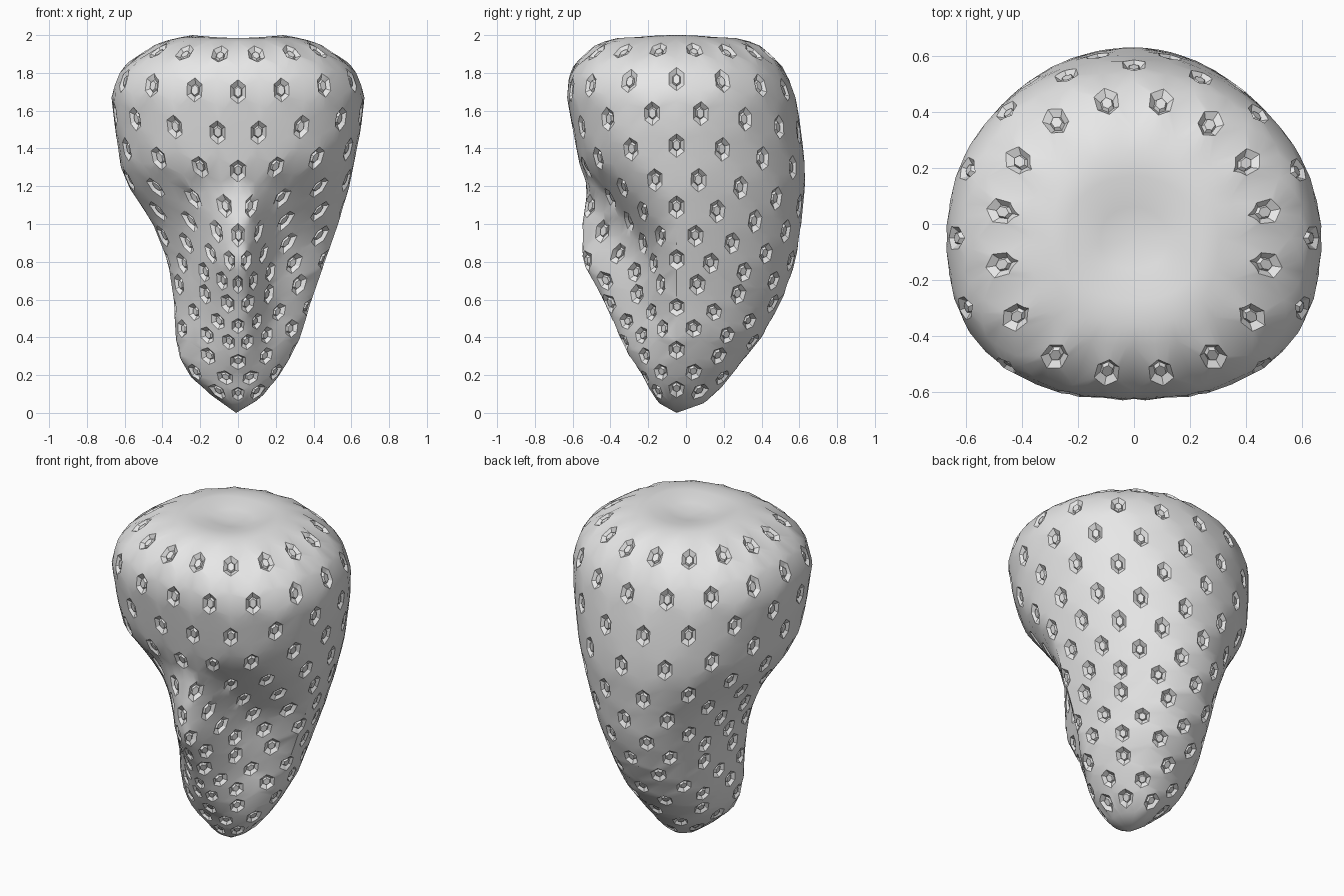
import bpy
import bmesh
from math import sin, cos, pi, exp
from mathutils import Vector

start_cube = bpy.data.objects.get("Cube")
if start_cube:
    bpy.data.objects.remove(start_cube, do_unlink=True)

SEGMENTS = 96
AXIS_Y = -0.05

# Body profile in hundredths: height, right, left, front, back reach, front ridge
PROFILE = [
    (0, 1, 1, 1, 1, 0), (5, 8, 8, 9, 14, 0), (10, 15, 14, 13, 21, 0),
    (20, 26, 22, 17, 29, 1), (30, 31, 28, 18, 37, 7), (40, 33, 33, 19, 45, 11),
    (60, 34, 39, 21, 56, 18), (80, 37, 46, 22, 63, 28), (100, 45, 53, 30, 66, 20),
    (120, 58, 59, 43, 68, 4), (130, 62, 61, 51, 68, 0), (150, 65, 65, 55, 66, 0),
    (167, 67, 67, 58, 63, 0), (178, 64, 64, 57, 59, 0), (185, 59, 59, 54, 55, 0),
    (195, 44, 44, 43, 44, 0), (198, 35, 35, 34, 34, 0), (200, 24, 24, 22, 22, 0),
]

# Seed rows from the top down: height at the front, seeds in the row
ROWS = [(1.9, 16), (1.7, 16), (1.48, 16), (1.28, 16), (1.09, 16), (.94, 16), (.8, 16),
        (.68, 16), (.57, 12), (.46, 12), (.37, 12), (.27, 8), (.18, 8), (.1, 8)]
TOP_LINE, BOTTOM_LINE = 1.965, 0.05


def reaches(z):
    """Interpolate the profile at a height."""
    h = z * 100
    for low, high in zip(PROFILE, PROFILE[1:]):
        if h <= high[0]:
            break
    t = (h - low[0]) / (high[0] - low[0])
    return [(a + (b - a) * t) / 100 for a, b in zip(low[1:], high[1:])]


def clamp(t):
    return max(0, min(1, t))


def surface(angle, s):
    """Point on the smooth body; the rows rise towards the sides."""
    c, d = cos(angle), sin(angle)
    z = max(0, min(2, s + 0.15 * c * c * sin(pi * s / 2)))
    right, left, front, back, ridge = reaches(z)
    across = left if c > 0 else right
    along = back if d > 0 else front
    power = 2 if c > 0 else 2.15
    if d < 0:
        # Hollows beside the front ridge, deeper on the left
        hollow = clamp((1.4 - z) / 0.5) * clamp((z - 0.1) / 0.4)
        power = 2.4 - (1.05 if c > 0 else 0.6) * hollow
    r = (abs(c / across) ** power + abs(d / along) ** power) ** (-1 / power)
    x, y = r * c, r * d
    # The ridge slopes gently to the right and steeply to the left
    offset = x - 0.03
    spread = 0.11 if offset > 0 else 0.24
    y -= ridge * clamp(-2 * d) * exp(-(offset / spread) ** 2)
    return Vector((x, y + AXIS_Y, z))


def angle_of(i):
    return 2 * pi * i / SEGMENTS


def frame(angle, s):
    """Tangent lengths and outward normal."""
    e = 0.01
    across = (surface(angle + e, s) - surface(angle - e, s)) / (2 * e)
    upward = (surface(angle, s + e) - surface(angle, s - e)) / (2 * e)
    return across.length, upward.length, across.cross(upward).normalized()


bm = bmesh.new()


def loop_of(height):
    return [bm.verts.new(surface(angle_of(i), height(i))) for i in range(SEGMENTS)]


def bridge(a, b):
    n = len(a)
    for i in range(n):
        k = (i + 1) % n
        bm.faces.new((a[i], a[k], b[k], b[i]))


def centre_of(row):
    """First seed index in a row; every other row is staggered."""
    width = SEGMENTS // ROWS[row][1]
    return width // 2 if row % 2 == 0 else 0


# Zigzag lines between the rows make a honeycomb
def zigzag(row):
    (upper, n), (lower, m) = ROWS[row], ROWS[row + 1]
    width = SEGMENTS // n
    size = (upper - lower) / 6 if n == m else 0

    def height(i):
        phase = (i - centre_of(row)) % width
        wave = min(phase, width - phase) / (width / 2)
        return (upper + lower) / 2 + size * (2 * wave - 1)
    return loop_of(height)


lines = [loop_of(lambda i: TOP_LINE)]
lines += [zigzag(row) for row in range(len(ROWS) - 1)]
lines.append(loop_of(lambda i: BOTTOM_LINE))

# Each honeycomb cell holds a sunken pit with a raised seed
PIT_RINGS = [(1, 0), (0.55, -0.021), (0.42, -0.009)]

for row, (s, count) in enumerate(ROWS):
    width = SEGMENTS // count
    half = width // 2
    above = ROWS[row - 1][0] if row else TOP_LINE * 2 - s
    below = ROWS[row + 1][0] if row + 1 < len(ROWS) else BOTTOM_LINE * 2 - s
    room = min(above - s, s - below) / 2
    for seed in range(count):
        c = centre_of(row) + seed * width
        angle = angle_of(c)
        speed, rise, normal = frame(angle, s)
        w = min(0.04 / speed, 0.6 * angle_of(half))
        h = min(0.064 / rise, 0.9 * room)
        steps = [(i, 1) for i in range(-half, half + 1)]
        steps += [(i, -1) for i in range(half, -half - 1, -1)]
        ring = [lines[row if v > 0 else row + 1][(c + i) % SEGMENTS] for i, v in steps]
        for scale, depth in PIT_RINGS:
            inner = []
            for i, v in steps:
                u = i / half
                p = surface(angle + u * w * scale,
                            s + v * h * scale * (1 - abs(u) / 2))
                inner.append(bm.verts.new(p + normal * depth))
            bridge(ring, inner)
            ring = inner
        bm.faces.new(ring)


# Tip and dished top
def close(ring, point):
    pole = bm.verts.new(point)
    for i in range(SEGMENTS):
        bm.faces.new((ring[i], ring[(i + 1) % SEGMENTS], pole))


close(lines[-1], (-0.01, AXIS_Y, 0))
shoulder = loop_of(lambda i: 1.985)
rim = loop_of(lambda i: 2)
dish = loop_of(lambda i: 2)
for i, (v, inner) in enumerate(zip(rim, dish)):
    v.co.z = 1.985 + 0.015 * cos(angle_of(i)) ** 2
    inner.co = (v.co.x / 2, (v.co.y + AXIS_Y) / 2, 1.965)
bridge(lines[0], shoulder)
bridge(shoulder, rim)
bridge(rim, dish)
close(dish, (0, AXIS_Y, 1.95))

bmesh.ops.recalc_face_normals(bm, faces=bm.faces[:])
mesh = bpy.data.meshes.new("berry_body")
bm.to_mesh(mesh)
bm.free()

# Single plain grey
grey = bpy.data.materials.new("light grey")
grey.use_nodes = True
colour = (0.8, 0.8, 0.8, 1)
grey.diffuse_color = colour
for node in grey.node_tree.nodes:
    if node.type == 'BSDF_PRINCIPLED':
        node.inputs["Base Color"].default_value = colour
mesh.materials.append(grey)

berry = bpy.data.objects.new("berry_body", mesh)
bpy.context.scene.collection.objects.link(berry)
bpy.ops.object.select_all(action='DESELECT')
berry.select_set(True)
bpy.context.view_layer.objects.active = berry
bpy.ops.object.shade_smooth_by_angle(angle=pi / 6)
